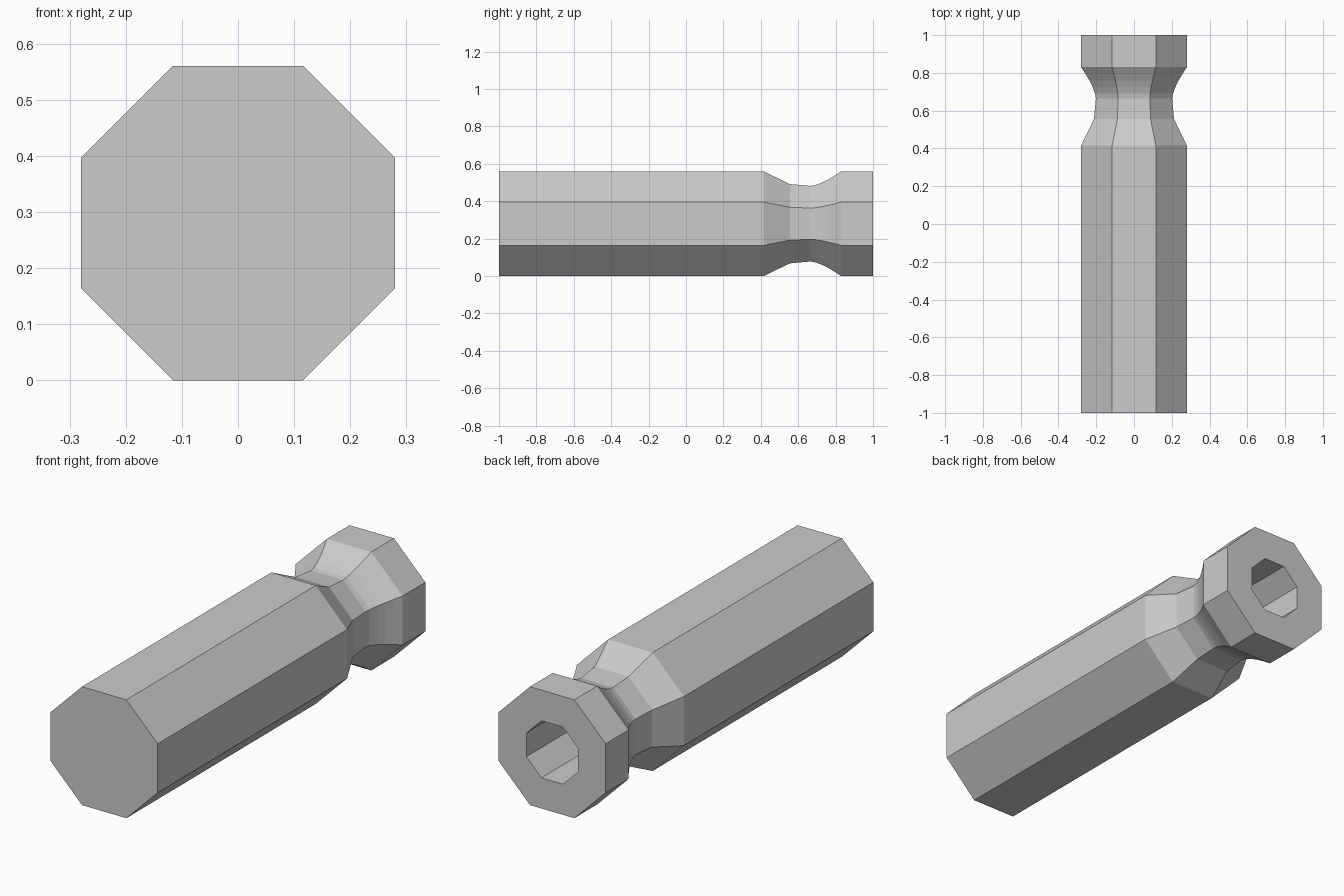
import bpy, bmesh, math

if "Cube" in bpy.data.objects:
    bpy.data.objects.remove(bpy.data.objects["Cube"])

CENTER_Z = 0.28
SIDES = 8

# (y, distance from axis to flat side): body, waist, collar, then socket
profile = [
    (-1.0, 0.28), (0.415, 0.28), (0.555, 0.212), (0.665, 0.202),
    (0.69, 0.206), (0.725, 0.219), (0.76, 0.236), (0.795, 0.257),
    (0.83, 0.28), (1.0, 0.28), (1.0, 0.135), (0.42, 0.135),
]


def ring(bm, y, apothem):
    r = apothem / math.cos(math.pi / SIDES)
    angles = [(i + 0.5) * 2 * math.pi / SIDES for i in range(SIDES)]
    return [bm.verts.new((r * math.cos(a), y, CENTER_Z + r * math.sin(a)))
            for a in angles]


# Octagonal handle with narrowed waist and socket in the rear end
bm = bmesh.new()
rings = [ring(bm, y, a) for y, a in profile]
for a, b in zip(rings, rings[1:]):
    for i in range(SIDES):
        j = (i + 1) % SIDES
        bm.faces.new((a[i], a[j], b[j], b[i]))

# Closed front end and socket floor
bm.faces.new(rings[0])
bm.faces.new(rings[-1])
bmesh.ops.recalc_face_normals(bm, faces=bm.faces[:])

mesh = bpy.data.meshes.new("octagonal_handle")
bm.to_mesh(mesh)
bm.free()
handle = bpy.data.objects.new("octagonal_handle", mesh)
bpy.context.collection.objects.link(handle)
